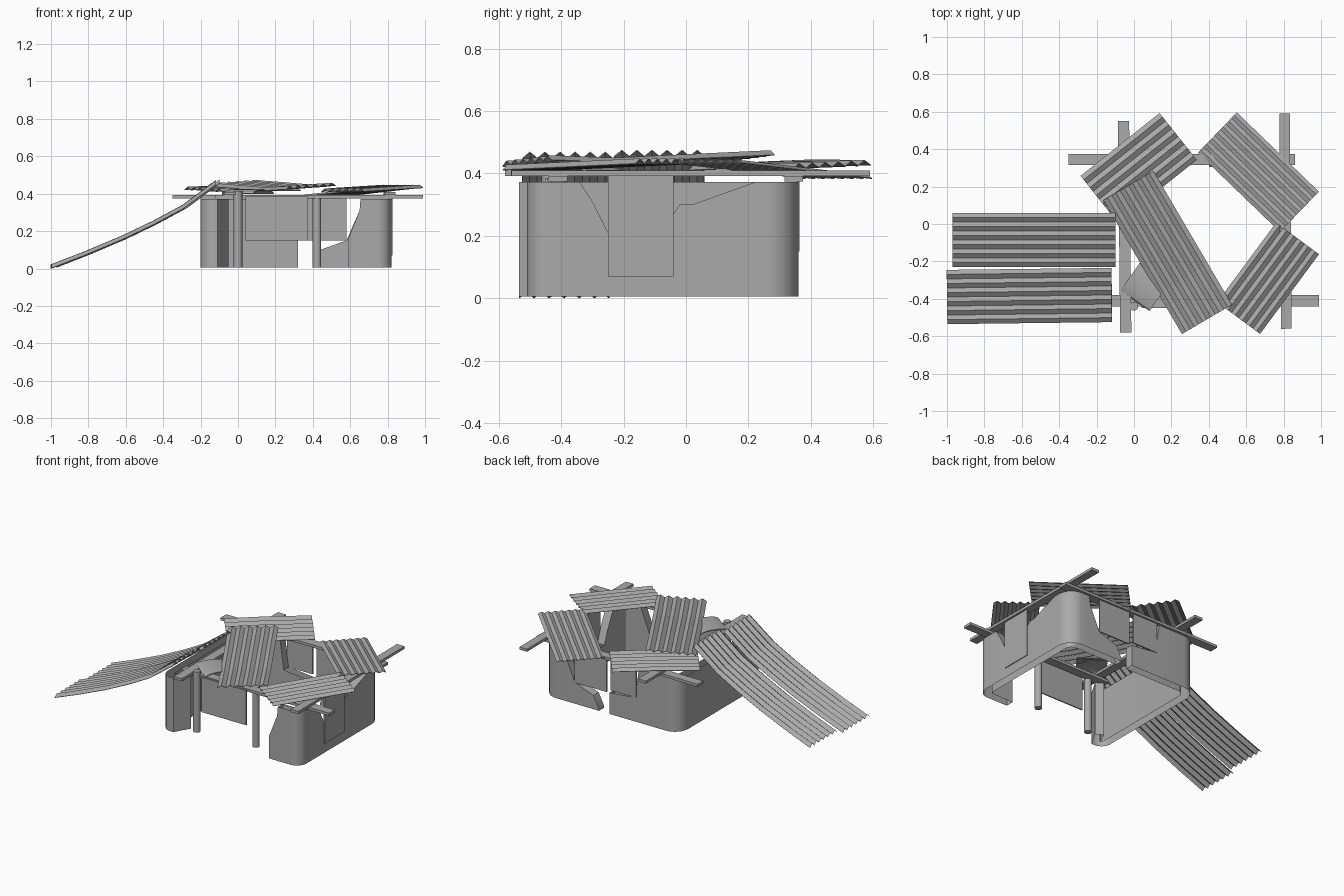
import bpy, bmesh, math
from mathutils import Matrix, Vector

cube = bpy.data.objects.get("Cube")
if cube:
    bpy.data.objects.remove(cube, do_unlink=True)

grey = bpy.data.materials.new("weathered_grey")
grey.use_nodes = True
grey.diffuse_color = (0.4, 0.4, 0.4, 1)
grey.node_tree.nodes["Principled BSDF"].inputs["Base Color"].default_value = (0.4, 0.4, 0.4, 1)


def finish(name, bm, thickness=0, smooth=False, open_ends=False):
    mesh = bpy.data.meshes.new(name)
    bm.to_mesh(mesh)
    bm.free()
    mesh.materials.append(grey)
    obj = bpy.data.objects.new(name, mesh)
    bpy.context.collection.objects.link(obj)
    bpy.ops.object.select_all(action='DESELECT')
    obj.select_set(True)
    bpy.context.view_layer.objects.active = obj
    if thickness:
        mod = obj.modifiers.new("Thickness", 'SOLIDIFY')
        mod.thickness = thickness
        mod.offset = -1
        bpy.ops.object.modifier_apply(modifier=mod.name)
    if open_ends:
        # Hollow shell: drop the level caps at top and bottom
        shell = bmesh.new()
        shell.from_mesh(mesh)
        caps = [f for f in shell.faces if abs(f.normal.z) > 0.99]
        bmesh.ops.delete(shell, geom=caps, context='FACES')
        shell.to_mesh(mesh)
        shell.free()
    if smooth:
        bpy.ops.object.shade_smooth_by_angle(angle=math.radians(30))


def arc(cx, cy, r, start, height, steps=8):
    """Quarter turn of wall, counterclockwise."""
    angles = [math.radians(start + 90 * i / steps) for i in range(steps + 1)]
    return [(cx + r * math.cos(a), cy + r * math.sin(a), height) for a in angles]


def wall(name, path, base=0.006):
    """Strip along a ground path; each point carries its own broken top height."""
    bm = bmesh.new()
    cols = [(bm.verts.new((x, y, base)), bm.verts.new((x, y, top))) for x, y, top in path]
    for (b0, t0), (b1, t1) in zip(cols, cols[1:]):
        bm.faces.new((b0, b1, t1, t0))
    finish(name, bm, 0.055, True, True)


def box(name, x0, x1, y0, y1, z0, z1, turn=0):
    bm = bmesh.new()
    centre = Vector(((x0 + x1) / 2, (y0 + y1) / 2, (z0 + z1) / 2))
    mat = (Matrix.Translation(centre) @ Matrix.Rotation(math.radians(turn), 4, 'Z')
           @ Matrix.Diagonal((x1 - x0, y1 - y0, z1 - z0, 1)))
    bmesh.ops.create_cube(bm, size=1, matrix=mat)
    finish(name, bm)


def post(name, x, y, z0, z1, r=0.023):
    bm = bmesh.new()
    bmesh.ops.create_cone(bm, cap_ends=True, segments=16, radius1=r, radius2=r,
                          depth=z1 - z0, matrix=Matrix.Translation((x, y, (z0 + z1) / 2)))
    finish(name, bm, smooth=True)


def sheet(name, cx, cy, length, width, turn, profile, roll=0, ridges=6, amp=0.008):
    """Corrugated sheet; profile holds (fraction along length, height), roll the rise across."""
    bm = bmesh.new()
    c, s = math.cos(math.radians(turn)), math.sin(math.radians(turn))
    rows = []
    for t, z in profile:
        u = (t - 0.5) * length
        row = []
        for j in range(2 * ridges + 1):
            f = j / (2 * ridges) - 0.5
            v = f * width
            dz = f * roll + (amp if j % 2 else -amp)
            row.append(bm.verts.new((cx + u * c - v * s, cy + u * s + v * c, z + dz)))
        rows.append(row)
    for a, b in zip(rows, rows[1:]):
        for j in range(2 * ridges):
            bm.faces.new((a[j], b[j], b[j + 1], a[j + 1]))
    finish(name, bm, 0.003)


# Broken walls with rounded corners
H = 0.372
wall("right_wall",
     [(0.59, -0.51, 0.16), (0.65, -0.51, 0.31), (0.655, -0.51, H)]
     + arc(0.75, -0.44, 0.07, -90, H)
     + [(0.82, -0.34, H), (0.82, -0.3, 0.31), (0.82, -0.25, 0.21), (0.82, -0.22, 0.13),
        (0.82, -0.06, 0.13), (0.82, -0.04, 0.27), (0.82, -0.02, 0.3), (0.82, 0.02, 0.3),
        (0.82, 0.22, H)]
     + arc(0.72, 0.26, 0.1, 0, H)
     + [(0.66, 0.36, H), (0.65, 0.36, 0.31), (0.58, 0.36, 0.15),
        (0.44, 0.36, 0.1), (0.4, 0.36, 0.02)])
wall("left_wall",
     [(0.32, 0.36, 0.15), (0.13, 0.36, 0.17), (0.1, 0.36, H)]
     + arc(-0.1, 0.26, 0.1, 90, H)
     + arc(-0.13, -0.465, 0.07, 180, H)
     + [(-0.11, -0.535, H), (-0.05, -0.43, H)])

# Flat boards covering the openings
box("side_board", 0.817, 0.825, -0.25, -0.04, 0.07, 0.41)
box("front_board", 0.04, 0.375, -0.45, -0.442, 0.15, 0.385)
box("back_board_wide", 0.34, 0.58, 0.355, 0.363, 0.15, 0.385)
box("back_board_narrow", 0.12, 0.31, 0.355, 0.363, 0.17, 0.385)

# Posts and roof beams
post("front_post_right", 0, -0.44, 0.006, 0.415)
post("front_post_left", 0.422, -0.41, 0.006, 0.38)
box("front_beam", -0.12, 0.99, -0.44, -0.38, 0.374, 0.392)
box("back_beam", -0.35, 0.86, 0.315, 0.375, 0.374, 0.392)
box("right_side_beam", -0.08, -0.02, -0.58, 0.55, 0.392, 0.41, 0.6)
box("left_side_beam", 0.782, 0.838, -0.56, 0.59, 0.392, 0.41, 0.5)

# Corrugated roof sheets
sheet("roof_sheet_back", 0.025, 0.3, 0.54, 0.32, 38.5,
      [(0, 0.425), (0.5, 0.432), (1, 0.43)], 0.012)
sheet("roof_sheet_middle", 0.18, -0.152, 0.83, 0.31, -59.6,
      [(0, 0.458), (0.3, 0.448), (0.7, 0.434), (1, 0.442)], 0.02)
sheet("roof_sheet_left", 0.665, 0.277, 0.61, 0.3, -44,
      [(0, 0.39), (0.5, 0.415), (1, 0.44)], 0, 7, 0.005)
sheet("roof_sheet_front", 0.717, -0.29, 0.53, 0.285, 53.5,
      [(0, 0.42), (0.5, 0.43), (1, 0.44)])

# Fallen sheets sliding to the ground
slide = [(0, 0.012), (0.2, 0.08), (0.43, 0.165), (0.62, 0.245), (0.8, 0.33),
         (0.9, 0.395), (1, 0.46)]
sheet("fallen_sheet_back", -0.535, -0.085, 0.87, 0.29, 0,
      [(t, z + 0.006) for t, z in slide], amp=0.01)
sheet("fallen_sheet_front", -0.56, -0.385, 0.88, 0.29, 0.7, slide, amp=0.01)

# Small curved scrap lying on the beams
bm = bmesh.new()
turn = Matrix.Translation((0.055, -0.33, 0)) @ Matrix.Rotation(math.radians(-35), 4, 'Z')
ring = []
for i in range(9):
    a = math.pi * i / 8
    ring.append([bm.verts.new(turn @ Vector((x, 0.095 * math.cos(a), 0.402 + 0.022 * math.sin(a))))
                 for x in (-0.09, 0.1)])
for p, q in zip(ring, ring[1:]):
    bm.faces.new((p[0], p[1], q[1], q[0]))
bmesh.ops.reverse_faces(bm, faces=bm.faces)
finish("curved_scrap", bm, 0.006, True)
